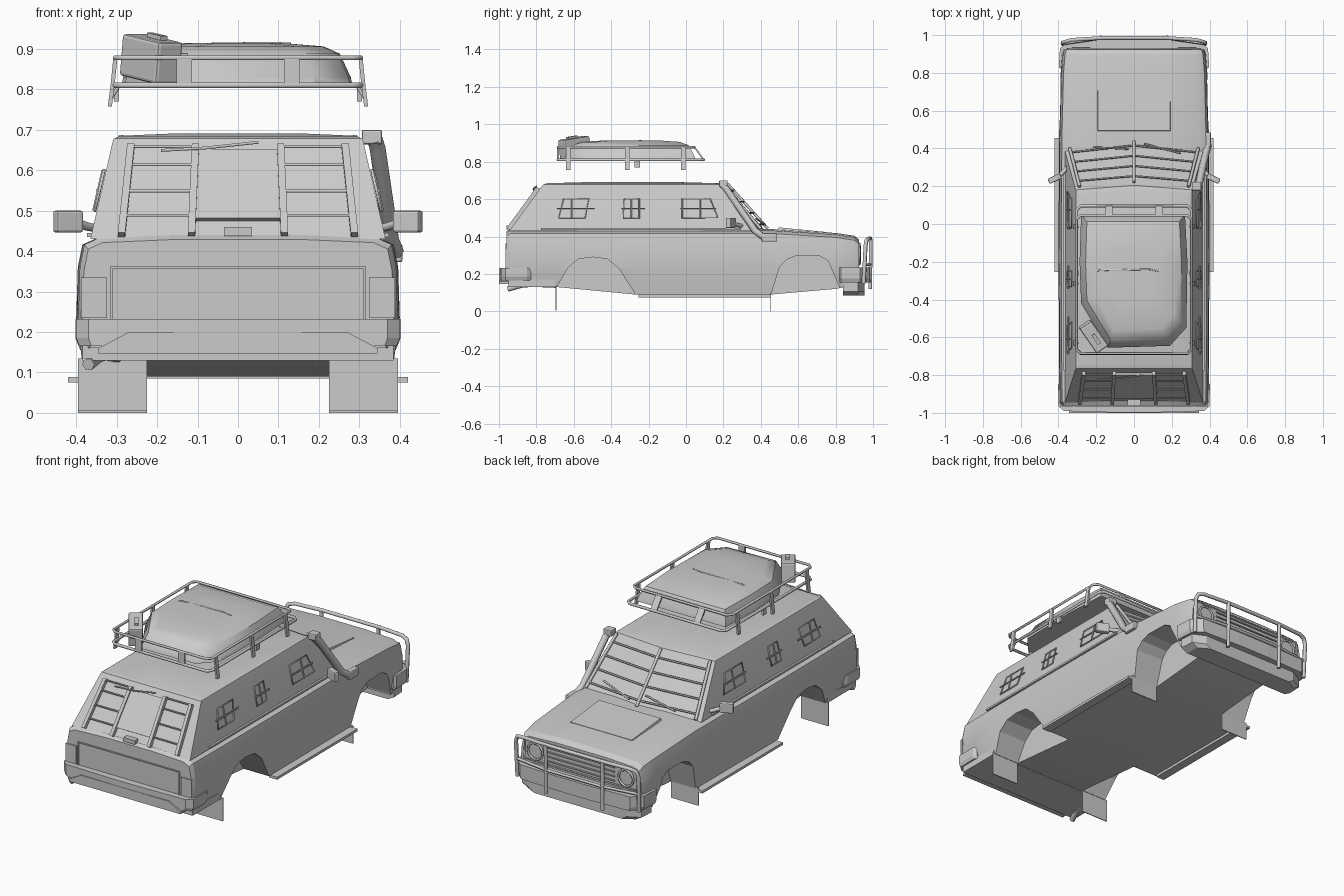
import bpy, bmesh, math
from mathutils import Vector, Matrix

cube = bpy.data.objects.get("Cube")
if cube:
    bpy.data.objects.remove(cube, do_unlink=True)

grey = bpy.data.materials.new("plain_grey")
grey.use_nodes = True
COL = (0.6, 0.6, 0.6, 1)
grey.diffuse_color = COL
for n in grey.node_tree.nodes:
    if n.type == 'BSDF_PRINCIPLED':
        n.inputs["Base Color"].default_value = COL


def finish(name, bm, smooth=None):
    bmesh.ops.recalc_face_normals(bm, faces=bm.faces)
    me = bpy.data.meshes.new(name)
    bm.to_mesh(me)
    bm.free()
    me.materials.append(grey)
    ob = bpy.data.objects.new(name, me)
    bpy.context.collection.objects.link(ob)
    if smooth:
        activate(ob)
        bpy.ops.object.shade_smooth_by_angle(angle=math.radians(smooth))
    return ob


def activate(ob):
    bpy.ops.object.select_all(action='DESELECT')
    ob.select_set(True)
    bpy.context.view_layer.objects.active = ob


def loft(name, rings, smooth=None):
    """Skin closed rings of equal length and cap both ends."""
    bm = bmesh.new()
    vs = [[bm.verts.new(p) for p in r] for r in rings]
    n = len(rings[0])
    for a, b in zip(vs, vs[1:]):
        for i in range(n):
            j = (i + 1) % n
            bm.faces.new((a[i], a[j], b[j], b[i]))
    bm.faces.new(vs[0])
    bm.faces.new(vs[-1])
    return finish(name, bm, smooth)


def box(name, centre, size, rot=None, bevel=0):
    bm = bmesh.new()
    bmesh.ops.create_cube(bm, size=1, matrix=Matrix.Diagonal((*size, 1)))
    if bevel:
        bmesh.ops.bevel(bm, geom=bm.edges[:], offset=bevel, segments=2, affect='EDGES', profile=0.5)
    m = Matrix.Translation(centre)
    if rot:
        m = m @ rot
    bm.transform(m)
    return finish(name, bm)


def prism(name, profile, x0, x1):
    """Extrude a (y, z) profile between two x positions."""
    return loft(name, [[(x, y, z) for y, z in profile] for x in (x0, x1)])


def tube(name, pts, r, closed=False):
    cu = bpy.data.curves.new(name, 'CURVE')
    cu.dimensions = '3D'
    cu.bevel_depth = r
    cu.bevel_resolution = 1
    cu.use_fill_caps = True
    sp = cu.splines.new('POLY')
    sp.points.add(len(pts) - 1)
    for p, c in zip(sp.points, pts):
        p.co = (*c, 1)
    sp.use_cyclic_u = closed
    cu.materials.append(grey)
    ob = bpy.data.objects.new(name, cu)
    bpy.context.collection.objects.link(ob)
    activate(ob)
    bpy.ops.object.convert(target='MESH')


SIDES = (("left", 1), ("right", -1))


# Lower body: cross-sections from tail to nose
def section(y, w, zb, zt):
    half = [(w - .02, zb), (w, .235), (w - .004, zt - .075), (w - .015, zt - .02),
            (w - .05, zt - .004), (.15, zt + .004)]
    return [(x, y, z) for x, z in half] + [(-x, y, z) for x, z in reversed(half)]


stations = [(-.96, .385, .16, .425), (-.94, .395, .16, .436), (-.69, .398, .13, .436), (-.27, .4, .09, .436),
            (.455, .397, .09, .436), (.8, .388, .12, .415), (.9, .38, .14, .4), (.925, .372, .15, .38)]
body = loft("lower_body", [section(*s) for s in stations], 25)

# Wheel wells cut into the body
rear_arch = [(-.695, 0), (-.69, .13), (-.63, .235), (-.575, .28), (-.5, .29), (-.42, .28),
             (-.36, .23), (-.27, .09), (-.27, 0)]
front_arch = [(.455, 0), (.455, .09), (.5, .235), (.535, .275), (.585, .295), (.715, .295),
              (.76, .27), (.82, .13), (.82, 0)]
for side, s in SIDES:
    for arch in (rear_arch, front_arch):
        cutter = prism("well_cutter", arch, s * .225, s * .6)
        mod = body.modifiers.new("well", 'BOOLEAN')
        mod.operation = 'DIFFERENCE'
        mod.solver = 'EXACT'
        mod.object = cutter
        activate(body)
        bpy.ops.object.modifier_apply(modifier=mod.name)
        bpy.data.objects.remove(cutter, do_unlink=True)


# Cabin surfaces, u across and t upward
def windscreen(u, t, out=0):
    a = abs(u)
    return Vector((u * (.365 - .055 * t), (1 - t) * (.425 - .04 * a) + t * (.21 - .025 * a) + out,
                   .43 + .24 * t + out))


def rear_glass(x, z, out=0):
    return Vector((x, -.945 + .175 * (z - .43) / .24 - out, z + out * .6))


def side_glass(s, y, z, out=0):
    return Vector((s * (.365 - .055 * (z - .43) / .24 + out), y, z))


def cabin_ring(t, shrink=1, lift=0):
    pts = [windscreen(u, t) for u in (-1, -.5, 0, .5, 1)]
    w, z = pts[-1].x, pts[0].z
    back = [rear_glass(x, z) for x in (w, 0, -w)]
    return [Vector((p.x * shrink, (p.y + .29) * shrink - .29, p.z + lift)) for p in pts + back]


loft("cabin", [cabin_ring(0), cabin_ring(1), cabin_ring(1, .99, .008), cabin_ring(1, .94, .015),
               cabin_ring(1, .5, .021)], 25)

# Bonnet bulge, cowl and nose details
loft("bonnet_panel", [[(x * .195, y, z) for x, y, z in ((-1, .49, .43), (1, .49, .43), (1, .75, .41), (-1, .75, .41))],
                      [(x * .19, y, z) for x, y, z in ((-1, .495, .449), (1, .495, .449), (1, .75, .424), (-1, .75, .424))]])
tube("grille_frame", [(x, .927, z) for x, z in ((-.35, .25), (.35, .25), (.345, .365), (-.345, .365))], .006, True)
for i in range(4):
    box("grille_bar", (0, .927, .27 + i * .025), (.42, .012, .006))
for side, s in SIDES:
    tube(side + "_headlight_rim", [(s * .28 + .045 * math.cos(a), .93, .305 + .045 * math.sin(a))
                                   for a in [k * math.pi / 8 for k in range(16)]], .006, True)

# Bumpers
def bumper(name, outline, z0, z1, lower=1.0):
    full = outline + [(-x, y) for x, y in reversed(outline)]
    loft(name, [[(x * lower, y, z0) for x, y in full], [(x, y, z0 + .02) for x, y in full],
                [(x, y, z1) for x, y in full]])


bumper("front_bumper", [(.385, .82), (.398, .83), (.392, .93), (.34, .98), (.1, .99)], .155, .235, .98)
bumper("front_valance", [(.375, .84), (.37, .92), (.3, .955)], .085, .16, .9)
bumper("rear_bumper", [(.39, -.83), (.402, -.85), (.4, -.965), (.37, -.99), (.1, -.998)], .165, .232, .98)
loft("rear_step", [[(-.345, y, .147), (.345, y, .147), (.345, y, .16), (.27, y, .2), (-.27, y, .2), (-.345, y, .16)]
                   for y in (-.9, -1)])
prism("rear_apron", [(-.95, .13), (-.95, .17), (-.7, .17), (-.7, .13)], -.385, .385)
tube("exhaust", [(-.3, -.7, .14), (-.33, -.82, .145), (-.345, -.88, .14), (-.37, -.95, .12)], .016)

# Bull bar
tube("bull_bar_hoop", [(-.375, .95, .15), (-.378, .96, .35), (-.365, .965, .38), (-.33, .975, .388), (-.17, .985, .39),
                       (.17, .985, .39), (.33, .975, .388), (.365, .965, .38), (.378, .96, .35), (.375, .95, .15)], .011)
tube("bull_bar_lower", [(-.375, .955, .25), (-.17, .985, .25), (.17, .985, .25), (.375, .955, .25)], .008)
for side, s in SIDES:
    tube(side + "_bull_bar_post", [(s * .175, .985, .12), (s * .175, .988, .39)], .011)

# Tailgate: raised frame around a recessed panel
for z in (.205, .36):
    box("tailgate_seam", (0, -.962, z), (.63, .008, .006))
for side, s in SIDES:
    box(side + "_tailgate_seam", (s * .312, -.962, .283), (.006, .008, .16))
    box(side + "_tail_lamp", (s * .356, -.96, .285), (.065, .012, .1))
box("tailgate_handle", (0, -.945, .448), (.07, .03, .022))

# Rear window ladders, centre plate and wiper
loft("rear_plate", [[rear_glass(x, z, o) for x, z in ((-.11, .475), (.11, .475), (.11, .645), (-.11, .645))]
                    for o in (0, .012)])
for side, s in SIDES:
    for xb, xt in ((.115, .105), (.288, .265)):
        loft(side + "_ladder_post", [[rear_glass(s * x + d, z, o) for x, z, d in
             ((xb, .435, -.009), (xb, .435, .009), (xt, .655, .009), (xt, .655, -.009))] for o in (0, .018)])
    for z in (.48, .54, .605, .65):
        tube(side + "_ladder_bar", [rear_glass(s * .11, z, .014), rear_glass(s * (.288 - .1 * (z - .435)), z, .014)], .004)
tube("rear_wiper", [rear_glass(-.19, .637, .02), rear_glass(-.08, .64, .025), rear_glass(.05, .657, .02)], .004)

# Windscreen guard and wipers
for u in (-.93, 0, .93):
    tube("windscreen_rib", [windscreen(u, t, .012) for t in (0, 1)], .009)
for t in (.1, .35, .6, .85):
    tube("windscreen_bar", [windscreen(u, t, .012) for u in (-.95, 0, .95)], .005)
for x0, x1 in ((-.6, -.08), (.15, .7)):
    tube("front_wiper", [windscreen(x0, .06, .018), windscreen(x1, .2, .018)], .005)

# Side window guards, belt trim, running boards, mudflaps and mirrors
windows = [[(-.68, .5), (-.655, .6), (-.52, .6), (-.54, .5)], [(-.335, .5), (-.33, .6), (-.25, .6), (-.25, .5)],
           [(-.02, .5), (-.02, .6), (.13, .6), (.17, .5)]]
for side, s in SIDES:
    for w in windows:
        tube(side + "_window_guard", [side_glass(s, y, z, .005) for y, z in w], .004, True)
        tube(side + "_guard_bar", [side_glass(s, y, .55, .01) for y in (w[0][0] - .01, w[2][0] + .03)], .004)
        mid = (w[0][0] + w[3][0]) / 2
        tube(side + "_guard_upright", [side_glass(s, mid, z, .008) for z in (.5, .6)], .004)
    box(side + "_belt_trim", (s * .367, -.24, .44), (.012, 1.07, .01))
    box(side + "_running_board", (s * .395, .1, .082), (.05, .71, .014))
    box(side + "_rear_mudflap", (s * .31, -.695, .07), (.17, .005, .13))
    box(side + "_front_mudflap", (s * .31, .453, .05), (.17, .005, .1))
    turn = Matrix.Rotation(s * math.radians(-25), 4, 'Z')
    box(side + "_mirror", (s * .42, .24, .473), (.072, .03, .054), turn, .006)
    tube(side + "_mirror_arm", [(s * .34, .31, .455), (s * .37, .28, .46), (s * .4, .25, .47)], .011)

# Snorkel running up the pillar
tube("snorkel_pipe", [(.385, .47, .395), (.39, .41, .4), (.378, .37, .43), (.345, .215, .655), (.337, .19, .68)], .02)
box("snorkel_head", (.331, .2, .682), (.05, .045, .036), None, .005)
box("snorkel_inlet", (.392, .445, .395), (.03, .08, .045), None, .006)


# Roof rack: two rails, posts and legs
def rail(x, y0, y1, z, r=.02):
    return [(-x, y0 + r, z), (-x + r, y0, z), (x - r, y0, z), (x, y0 + r, z),
            (x, y1 - r, z), (x - r, y1, z), (-x + r, y1, z), (-x, y1 - r, z)]


tube("rack_top_rail", rail(.303, -.685, .045, .878), .007, True)
tube("rack_bottom_rail", rail(.303, -.685, .095, .81), .008, True)
for side, s in SIDES:
    for y in (-.63, -.315, -.015):
        loft(side + "_rack_leg", [[(s * x, y + d, z) for x, d in ((a, -.012), (a, .012), (a + .01, .012), (a + .01, -.012))]
                                  for a, z in ((.312, .757), (.305, .81), (.298, .88))])
        tube(side + "_rack_foot", [(s * .315, y, .775), (s * .295, y, .808)], .005)
    for y0, y1 in ((-.685, -.685), (.095, .045)):
        loft(side + "_rack_post", [[(s * .133 + dx, y + dy, z) for dx, dy in
             ((-.019, -.005), (.019, -.005), (.019, .005), (-.019, .005))] for y, z in ((y0, .81), (y1, .878))])
    box(side + "_rack_clamp", (s * .3, -.26, .79), (.012, .03, .04))

# Covered load on the rack with a strap fold and fuel can
base = [(-.28, .05), (.27, .05), (.283, -.2), (.277, -.55), (.19, -.645), (-.14, -.655), (-.28, -.42), (-.288, -.2)]
loft("covered_load", [[(x * k, (y + .28) * k - .28, z) for x, y in base]
                      for k, z in ((1, .81), (.985, .83), (.89, .888), (.75, .906), (.4, .914))], 40)
tube("load_fold", [(-.24, -.255, .888), (-.18, -.245, .909), (.08, -.24, .913), (.13, -.25, .911)], .005)
spin = Matrix.Rotation(math.radians(-55), 4, 'Z') @ Matrix.Rotation(math.radians(8), 4, 'Y')
box("fuel_can", (-.215, -.595, .875), (.16, .075, .105), spin, .008)
box("fuel_can_cap", (-.2, -.61, .93), (.06, .02, .012), spin)
